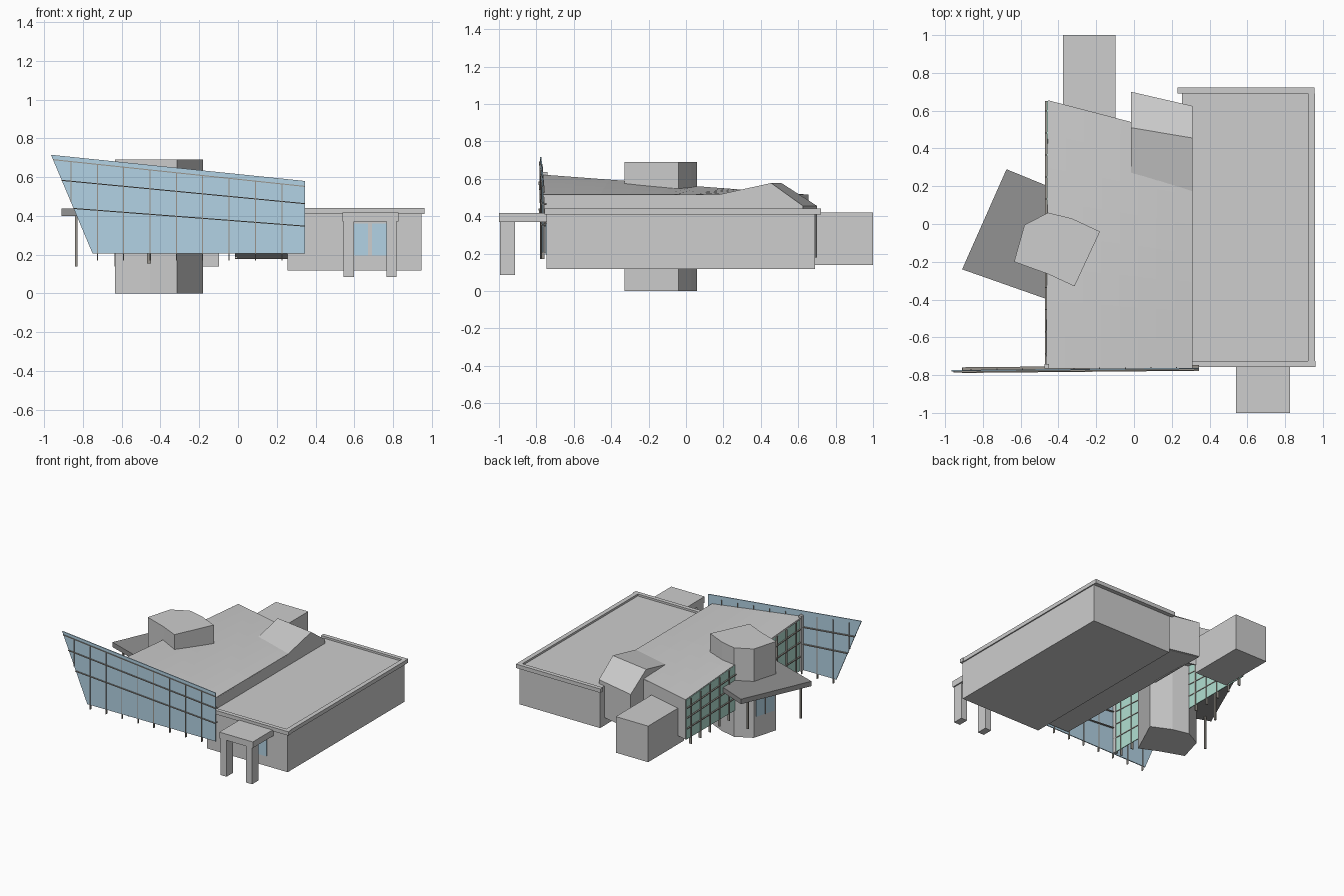
import bpy, bmesh, math
from mathutils import Vector

if "Cube" in bpy.data.objects:
    bpy.data.objects.remove(bpy.data.objects["Cube"])


def material(name, rgb):
    m = bpy.data.materials.new(name)
    m.diffuse_color = (*rgb, 1)
    m.use_nodes = True
    m.node_tree.nodes["Principled BSDF"].inputs["Base Color"].default_value = m.diffuse_color
    return m


GREY = material("light grey", (0.61, 0.61, 0.61))
DARK = material("canopy grey", (0.29, 0.29, 0.29))
BLUE = material("blue glass", (0.45, 0.65, 0.78))
GREEN = material("green glass", (0.44, 0.74, 0.64))
FRAME = material("frame brown grey", (0.32, 0.30, 0.27))


def finish(name, bm, mat):
    bmesh.ops.recalc_face_normals(bm, faces=bm.faces)
    me = bpy.data.meshes.new(name)
    bm.to_mesh(me)
    bm.free()
    me.materials.append(mat)
    ob = bpy.data.objects.new(name, me)
    bpy.context.collection.objects.link(ob)
    return ob


def loft(bm, a, b):
    """Closed solid between two matching outlines."""
    va = [bm.verts.new(p) for p in a]
    vb = [bm.verts.new(p) for p in b]
    n = len(va)
    bm.faces.new(va)
    bm.faces.new(vb[::-1])
    for i in range(n):
        j = (i + 1) % n
        bm.faces.new((va[i], vb[i], vb[j], va[j]))


def prism(name, pts, z0, z1, mat):
    bm = bmesh.new()
    loft(bm, [(x, y, z0) for x, y in pts], [(x, y, z1) for x, y in pts])
    return finish(name, bm, mat)


def box(name, x0, x1, y0, y1, z0, z1, mat):
    return prism(name, [(x0, y0), (x1, y0), (x1, y1), (x0, y1)], z0, z1, mat)


def sheet(name, pts, offset, mat):
    """Flat outline in space, thickened by an offset vector."""
    bm = bmesh.new()
    off = Vector(offset)
    loft(bm, pts, [Vector(p) + off for p in pts])
    return finish(name, bm, mat)


def bars(name, segments, w, depth, mat):
    """Bars along segments; depth is the vector they span through a wall."""
    bm = bmesh.new()
    d = Vector(depth) / 2
    for p, q in segments:
        p, q = Vector(p), Vector(q)
        s = (q - p).cross(d).normalized() * w / 2
        loft(bm, [p - s - d, p + s - d, p + s + d, p - s + d],
             [q - s - d, q + s - d, q + s + d, q - s + d])
    return finish(name, bm, mat)


# Right wing with raised roof edge
box("right_wing", 0.255, 0.948, -0.745, 0.69, 0.118, 0.425, GREY)
box("roof_edge_front", 0.31, 0.962, -0.757, -0.725, 0.41, 0.44, GREY)
box("roof_edge_back", 0.23, 0.955, 0.69, 0.722, 0.41, 0.44, GREY)
box("roof_edge_right", 0.922, 0.957, -0.725, 0.69, 0.41, 0.44, GREY)

# Entrance porch and door
box("porch_roof", 0.54, 0.827, -1.0, -0.745, 0.37, 0.418, GREY)
for i, x in enumerate((0.545, 0.765)):
    box(f"porch_leg_{i}", x, x + 0.053, -0.995, -0.915, 0.085, 0.37, GREY)
for i, x in enumerate((0.595, 0.692)):
    box(f"door_glass_{i}", x, x + 0.077, -0.750, -0.744, 0.195, 0.36, BLUE)

# Main hall: smoothly twisted roof sheet
N = 8
bm = bmesh.new()
rows = []
for i in range(N + 1):
    t = i / N
    left = Vector((-0.465 + 0.01 * t, -0.765 + 1.42 * t, 0.622 - 0.107 * t))
    right = Vector((0.31, -0.765 + 1.22 * t, 0.515))
    rows.append([bm.verts.new(left.lerp(right, j / N)) for j in range(N + 1)])
for i in range(N):
    for j in range(N):
        bm.faces.new((rows[i][j], rows[i][j + 1], rows[i + 1][j + 1], rows[i + 1][j]))
roof = finish("hall_roof", bm, GREY)
if roof.data.polygons[0].normal.z < 0:
    roof.data.flip_normals()
sol = roof.modifiers.new("thickness", "SOLIDIFY")
sol.thickness = 0.012
sol.offset = -1

# Raised roof light at the back: its profile is skewed across the hall
profile = [(0.16, 0.512), (0.455, 0.577), (0.625, 0.455), (0.625, 0.40), (0.16, 0.40)]
bm = bmesh.new()
loft(bm, [(0.31, y, z) for y, z in profile],
     [(-0.015, y + 0.055 + (0.02 if y > 0.6 else 0), z) for y, z in profile])
finish("roof_light", bm, GREY)

# Hall walls
box("hall_right_wall", 0.298, 0.31, -0.76, 0.17, 0.40, 0.51, GREY)
sheet("hall_back_wall", [(-0.455, 0.655, 0.205), (-0.015, 0.54, 0.205),
                         (-0.015, 0.54, 0.512), (-0.455, 0.655, 0.512)],
      (0, -0.012, 0), GREY)
prism("roof_light_back_wall", [(-0.015, 0.70), (-0.015, 0.685), (0.31, 0.61), (0.31, 0.625)],
      0.18, 0.41, GREY)
box("roof_light_side_wall", -0.015, -0.003, 0.22, 0.69, 0.18, 0.42, GREY)

# Hall floor, its underside dropping towards the back
floor = [(-0.015, -0.74), (0.26, -0.74), (0.26, 0.625), (-0.015, 0.69)]
bm = bmesh.new()
loft(bm, [(x, y, 0.204 if y < 0 else 0.178) for x, y in floor], [(x, y, 0.21) for x, y in floor])
finish("hall_floor", bm, GREY)

# Left glass wall with mullion grid
XW = -0.46
sheet("left_glass", [(XW, -0.765, 0.205), (XW, 0.65, 0.205), (XW, 0.65, 0.51), (XW, -0.765, 0.615)],
      (0.006, 0, 0), GREEN)
wall_top = lambda y: 0.61 - (y + 0.765) * 0.0735
seg = [((XW, y, 0.155), (XW, y, wall_top(y)))
       for y in [0.60 - 0.117 * k for k in range(12)]]
for t in (0.28, 0.55, 0.8):
    seg.append(((XW, -0.765, 0.205 + 0.41 * t), (XW, 0.65, 0.205 + 0.305 * t)))
bars("left_mullions", seg, 0.007, (0.02, 0, 0), FRAME)
box("hall_corner_post", -0.475, -0.45, -0.765, -0.74, 0.205, 0.635, GREY)

# Leaning front glass screen
plane_y = lambda x: -0.768 - (0.345 - x) * 0.0092
left_x = lambda z: -0.75 - (z - 0.205) * 0.4216
outline = [(-0.965, 0.715), (0.345, 0.58), (0.345, 0.205), (-0.75, 0.205)]
sheet("front_glass", [(x, plane_y(x), z) for x, z in outline], (0, 0.007, 0), BLUE)
for i, (z0, z1) in enumerate(((0.69, 0.552), (0.583, 0.463), (0.438, 0.347))):
    x0 = left_x(z0)
    back = 0.0 if i == 0 else 0.006
    bars(f"front_rail_{i}", [((x0, plane_y(x0) + back, z0), (0.345, plane_y(0.345) + back, z1))],
         0.005, (0, 0.012 + back * 3, 0), FRAME)
seg = []
for k in range(9):
    x = 0.226 - 0.136 * k
    low = 0.17 if x > -0.75 else 0.205 + (-0.75 - x) / 0.4216
    top = 0.552 + (0.345 - x) * 0.105
    seg.append(((x, plane_y(x) + 0.004, low), (x, plane_y(x) + 0.004, top)))
bars("front_mullions", seg, 0.005, (0, 0.016, 0), FRAME)

# Back box
box("back_box", -0.375, -0.097, 0.56, 1.0, 0.14, 0.42, GREY)

# Seven-sided tower with a window under the canopy
tower = [(-0.455, 0.06), (-0.33, 0.03), (-0.18, -0.04), (-0.315, -0.33),
         (-0.455, -0.265), (-0.635, -0.20), (-0.58, -0.005)]
prism("tower", tower, 0.0, 0.69, GREY)
p, q = Vector((-0.635, -0.20, 0)), Vector((-0.58, -0.005, 0))
out = Vector((-0.96, 0.27, 0)) * 0.005
w0, w1 = p.lerp(q, 0.1), p.lerp(q, 0.9)
up = lambda v, z: v + Vector((0, 0, z))
sheet("tower_window", [up(w0, 0.16), up(w1, 0.16), up(w1, 0.30), up(w0, 0.30)], out, BLUE)
m = p.lerp(q, 0.5)
bars("tower_window_bar", [(up(m, 0.16), up(m, 0.30))], 0.008, out * 3, FRAME)

# Canopy and its posts
prism("canopy", [(-0.675, 0.29), (-0.455, 0.20), (-0.455, -0.40), (-0.91, -0.24)], 0.40, 0.438, DARK)
for i, (x, y) in enumerate(((-0.835, -0.215), (-0.63, 0.14))):
    box(f"canopy_post_{i}", x - 0.006, x + 0.006, y - 0.006, y + 0.006, 0.14, 0.40, FRAME)
